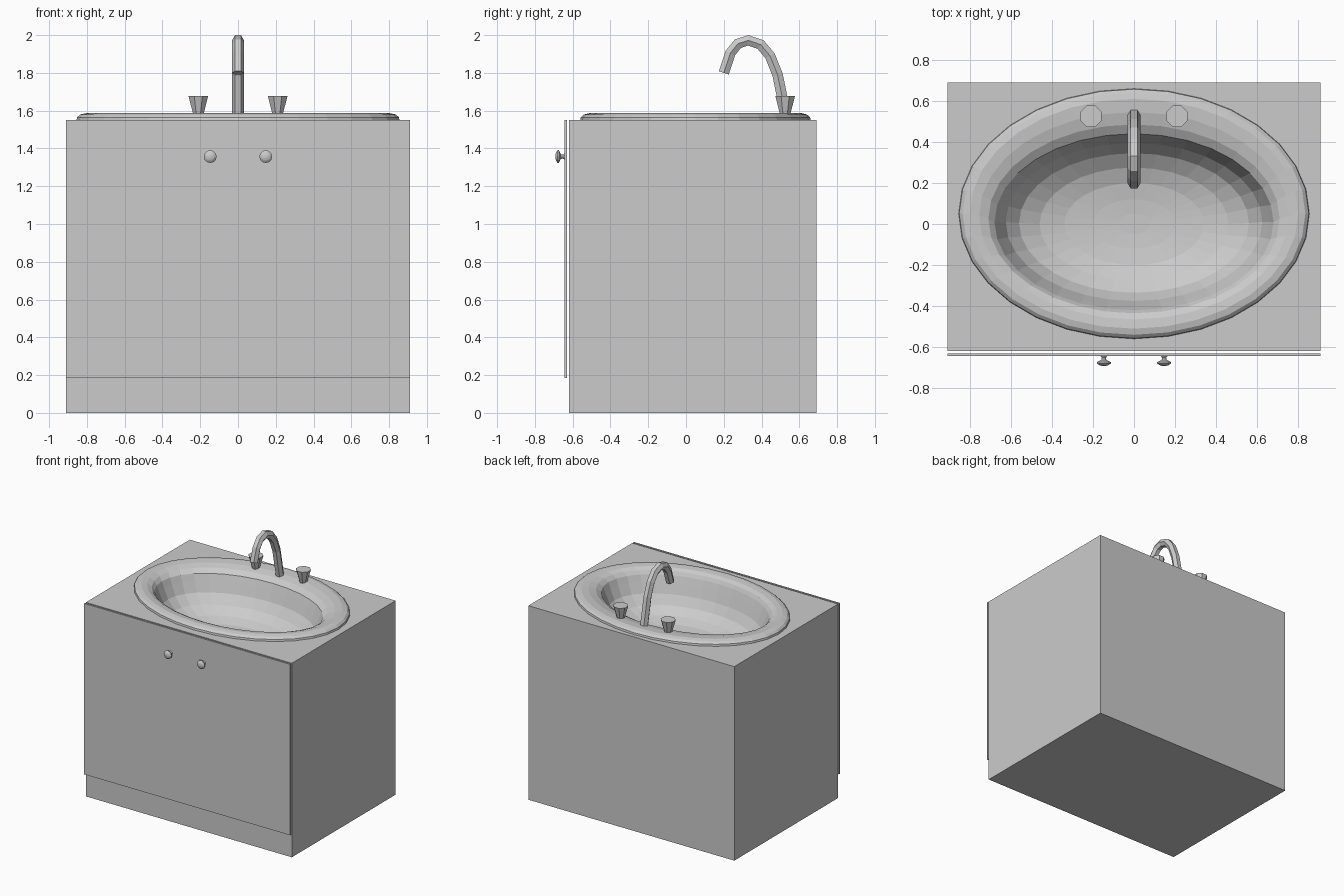
import bpy, bmesh
from math import cos, sin, tau
from mathutils import Vector

if "Cube" in bpy.data.objects:
    bpy.data.objects.remove(bpy.data.objects["Cube"])


def finish(name, bm):
    bmesh.ops.recalc_face_normals(bm, faces=bm.faces)
    mesh = bpy.data.meshes.new(name)
    bm.to_mesh(mesh)
    bm.free()
    ob = bpy.data.objects.new(name, mesh)
    bpy.context.collection.objects.link(ob)
    return ob


def box(name, lo, hi):
    bm = bmesh.new()
    bmesh.ops.create_cube(bm, size=1)
    for v in bm.verts:
        v.co = [(a + b) / 2 + c * (b - a) for a, b, c in zip(lo, hi, v.co)]
    return finish(name, bm)


def loft(name, rings, cap_start=True, cap_end=True):
    """Skin a list of closed point rings."""
    bm = bmesh.new()
    loops = [[bm.verts.new(p) for p in ring] for ring in rings]
    n = len(loops[0])
    for a, b in zip(loops, loops[1:]):
        for i in range(n):
            j = (i + 1) % n
            bm.faces.new((a[i], a[j], b[j], b[i]))
    if cap_start:
        bm.faces.new(loops[0])
    if cap_end:
        bm.faces.new(loops[-1])
    return finish(name, bm)


def ellipse(cx, cy, z, rx, ry, n, turn=0.0):
    return [(cx + rx * cos(tau * (i + turn) / n),
             cy + ry * sin(tau * (i + turn) / n), z) for i in range(n)]


# Cabinet with an oval recess for the basin
cabinet = box("cabinet", (-0.91, -0.62, 0), (0.91, 0.69, 1.55))
cutter = loft("recess_cutter", [ellipse(0, 0.04, z, 0.79, 0.54, 32) for z in (1.1, 1.7)])
cutter.hide_render = True
cutter.hide_set(True)
cut = cabinet.modifiers.new("recess", 'BOOLEAN')
cut.operation = 'DIFFERENCE'
cut.solver = 'EXACT'
cut.object = cutter

# Door panel standing just off the cabinet front
box("door_panel", (-0.91, -0.643, 0.185), (0.91, -0.63, 1.55))

# Basin: rolled rim running down into the bowl (centre y, z, rx, ry)
profile = [(0.05, 1.548, 0.855, 0.61), (0.05, 1.565, 0.852, 0.607),
           (0.05, 1.580, 0.835, 0.59), (0.05, 1.587, 0.80, 0.56),
           (0.04, 1.582, 0.755, 0.505), (0.025, 1.567, 0.71, 0.46),
           (0.01, 1.54, 0.68, 0.43), (0.01, 1.49, 0.66, 0.412),
           (0.01, 1.41, 0.625, 0.385), (0.005, 1.34, 0.56, 0.34),
           (0, 1.29, 0.46, 0.275), (0, 1.262, 0.34, 0.20),
           (0, 1.25, 0.20, 0.12), (0, 1.245, 0.08, 0.05)]
loft("basin", [ellipse(0, cy, z, rx, ry, 32) for cy, z, rx, ry in profile], cap_start=False)

# Spout: six-sided tube swept along a hooked path in the y-z plane
path = [Vector((0, y, z)) for y, z in
        [(0.53, 1.57), (0.485, 1.79), (0.445, 1.89), (0.395, 1.95), (0.33, 1.972),
         (0.275, 1.955), (0.235, 1.905), (0.20, 1.80)]]
rings = []
for i, p in enumerate(path):
    t = (path[min(i + 1, len(path) - 1)] - path[max(i - 1, 0)]).normalized()
    side = Vector((1, 0, 0))
    up = side.cross(t)
    rings.append([p + 0.032 * (side * cos(tau * k / 6) + up * sin(tau * k / 6))
                  for k in range(6)])
loft("spout", rings)

# Tap handles and door knobs, mirrored left and right
knob_profile = [(0.018, -0.642), (0.010, -0.652), (0.012, -0.662), (0.034, -0.673),
                (0.034, -0.679), (0.022, -0.688), (0.008, -0.692)]
for label, s in (("left", -1), ("right", 1)):
    loft("tap_handle_" + label,
         [ellipse(s * 0.21, 0.525, z, r, r, 8, 0.5) for z, r in ((1.575, 0.028), (1.677, 0.056))])
    loft("door_knob_" + label,
         [[(s * 0.147 + r * cos(tau * k / 12), y, 1.357 + r * sin(tau * k / 12))
           for k in range(12)] for r, y in knob_profile])
